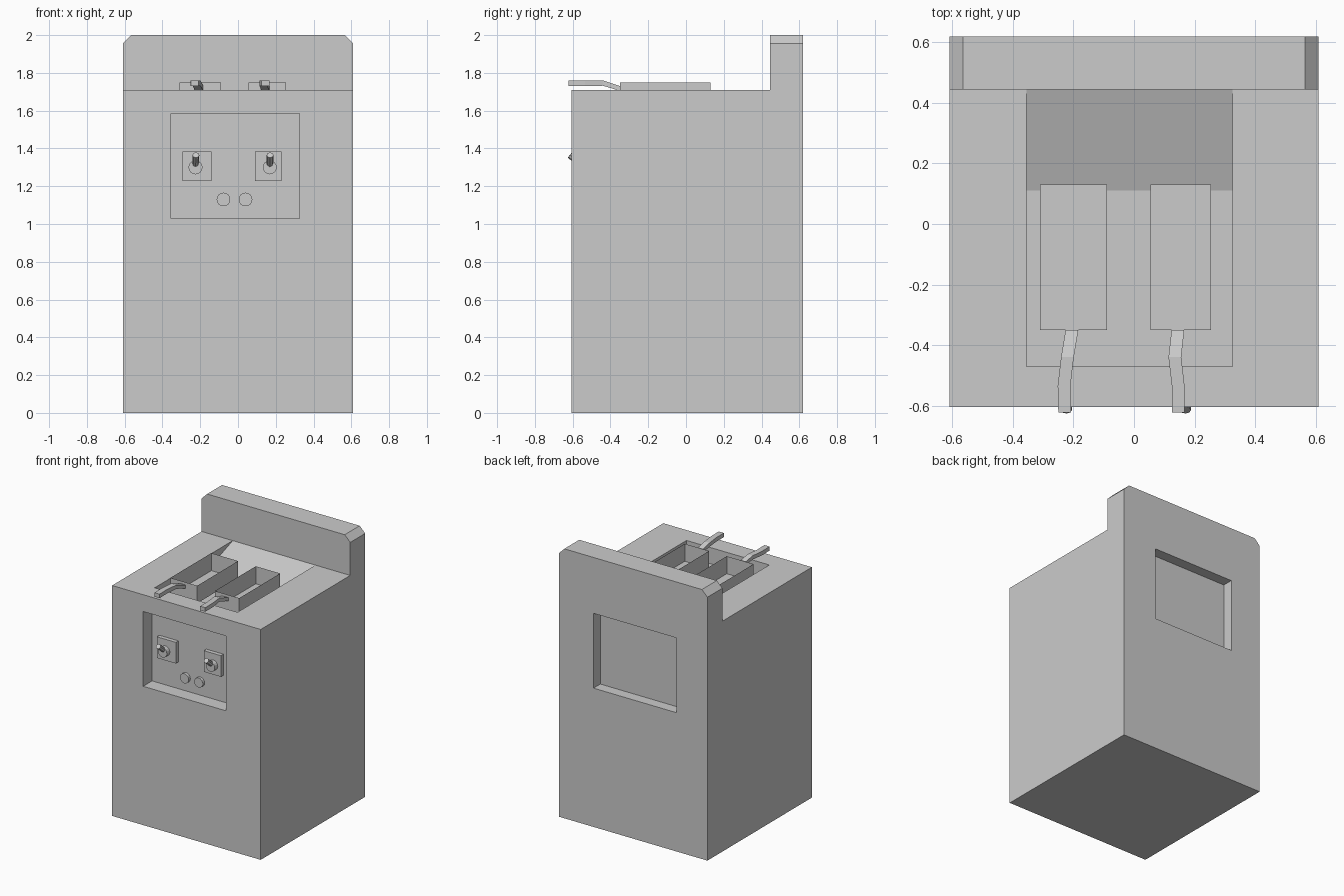
import bpy, bmesh
from mathutils import Vector

if "Cube" in bpy.data.objects:
    bpy.data.objects.remove(bpy.data.objects["Cube"])


def make(name, bm):
    bmesh.ops.recalc_face_normals(bm, faces=bm.faces)
    mesh = bpy.data.meshes.new(name)
    bm.to_mesh(mesh)
    bm.free()
    ob = bpy.data.objects.new(name, mesh)
    bpy.context.collection.objects.link(ob)
    return ob


def extrude(name, points, axis, a, b):
    """Extrude a 2D outline along x (points are y,z) or y (points are x,z)."""
    bm = bmesh.new()
    at = (lambda p, q, t: (t, p, q)) if axis == 'x' else (lambda p, q, t: (p, t, q))
    face = bm.faces.new([bm.verts.new(at(p, q, a)) for p, q in points])
    new = bmesh.ops.extrude_face_region(bm, geom=[face])['geom']
    shift = Vector(at(0, 0, b - a))
    bmesh.ops.translate(bm, vec=shift, verts=[g for g in new if isinstance(g, bmesh.types.BMVert)])
    return make(name, bm)


def box(name, x, y, z, open_top=False):
    bm = bmesh.new()
    bmesh.ops.create_cube(bm, size=1)
    for v in bm.verts:
        v.co = [r[0] if c < 0 else r[1] for c, r in zip(v.co, (x, y, z))]
    if open_top:
        bm.normal_update()
        top = [f for f in bm.faces if f.normal.z > 0.9]
        bmesh.ops.delete(bm, geom=top, context='FACES_ONLY')
    return make(name, bm)


def rod(name, start, end, radius, sides=16):
    start, end = Vector(start), Vector(end)
    d = end - start
    bm = bmesh.new()
    bmesh.ops.create_cone(bm, cap_ends=True, segments=sides, radius1=radius,
                          radius2=radius, depth=d.length)
    ob = make(name, bm)
    ob.location = (start + end) / 2
    ob.rotation_euler = d.to_track_quat('Z', 'Y').to_euler()
    return ob


def cut(target, cutter):
    cutter.hide_render = True
    mod = target.modifiers.new('cut', 'BOOLEAN')
    mod.operation, mod.solver, mod.object = 'DIFFERENCE', 'EXACT', cutter
    bpy.context.view_layer.objects.active = target
    bpy.ops.object.modifier_apply(modifier=mod.name)
    bpy.data.objects.remove(cutter)


# Cabinet with raised, chamfered back splash
cabinet = extrude('cabinet', [(-.61, 0), (.61, 0), (.61, 1.955), (.565, 2), (-.565, 2), (-.61, 1.955)],
                  'y', -.605, .62)
cut(cabinet, box('step_cutter', (-1, 1), (-1, .445), (1.71, 2.2)))

# Oil well with sloped back, control recess and rear recess
WELL = (-.355, .325)
cut(cabinet, extrude('well_cutter', [(-.47, 1.59), (.11, 1.59), (.445, 1.71), (.4, 1.9), (-.47, 1.9)],
                     'x', *WELL))
cut(cabinet, box('front_cutter', WELL, (-.8, -.5), (1.03, 1.585)))
cut(cabinet, box('rear_cutter', WELL, (.54, .8), (1.03, 1.585)))

# Frying baskets: thin open boxes
box('basket_left', (-.31, -.09), (-.35, .13), (1.62, 1.75), open_top=True)
box('basket_right', (.055, .255), (-.35, .13), (1.62, 1.75), open_top=True)


# Bent basket handles
def handle(name, xs):
    bm = bmesh.new()
    sections = [(-.35, 1.705, 1.73), (-.44, 1.732, 1.76), (-.535, 1.73, 1.76), (-.623, 1.73, 1.76)]
    rings = [[bm.verts.new(p) for p in ((x - .021, y, lo), (x + .021, y, lo), (x + .021, y, hi), (x - .021, y, hi))]
             for x, (y, lo, hi) in zip(xs, sections)]
    for a, b in zip(rings, rings[1:]):
        for i in range(4):
            bm.faces.new((a[i], a[i - 1], b[i - 1], b[i]))
    bm.faces.new(rings[0])
    bm.faces.new(rings[-1])
    make(name, bm)


handle('handle_left', (-.205, -.22, -.231, -.229))
handle('handle_right', (.145, .135, .146, .146))

# Switch plates, knobs and levers
for side, x, plate in (('left', -.225, (-.295, -.14)), ('right', .168, (.09, .23))):
    box('switch_plate_' + side, plate, (-.53, -.49), (1.228, 1.385))
    rod('knob_' + side, (x, -.52, 1.3), (x, -.565, 1.3), .037)
    rod('lever_' + side, (x, -.545, 1.31), (x + .002, -.615, 1.365), .018, 8)

# Round indicator buttons
for side, x in (('left', -.077), ('right', .04)):
    rod('button_' + side, (x, -.49, 1.13), (x, -.52, 1.13), .036)
